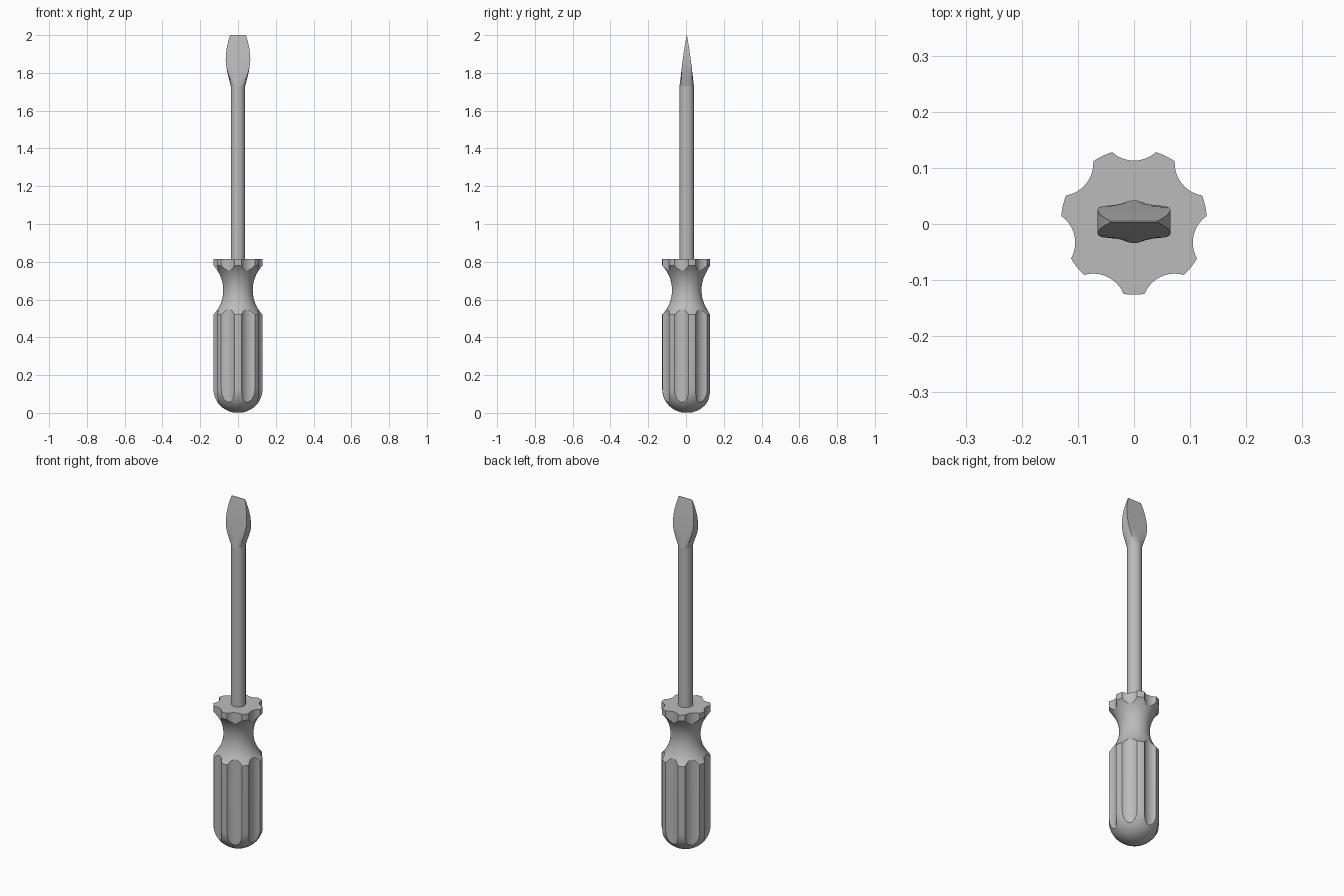
import bpy, bmesh, math
from mathutils import Matrix

cube = bpy.data.objects.get("Cube")
if cube:
    bpy.data.objects.remove(cube, do_unlink=True)

CENTRE_Y = 0.004

grey = bpy.data.materials.new("plain grey")
grey.use_nodes = True
grey.diffuse_color = (0.5, 0.5, 0.5, 1)
grey.node_tree.nodes["Principled BSDF"].inputs["Base Color"].default_value = (0.5, 0.5, 0.5, 1)


def finish(name, bm):
    bmesh.ops.recalc_face_normals(bm, faces=bm.faces)
    mesh = bpy.data.meshes.new(name)
    bm.to_mesh(mesh)
    bm.free()
    mesh.materials.append(grey)
    obj = bpy.data.objects.new(name, mesh)
    obj.location.y = CENTRE_Y
    bpy.context.collection.objects.link(obj)
    return obj


def smooth(obj, degrees=30):
    bpy.ops.object.select_all(action='DESELECT')
    obj.select_set(True)
    bpy.context.view_layer.objects.active = obj
    bpy.ops.object.shade_smooth_by_angle(angle=math.radians(degrees))


def loft(name, sections):
    """Skin a stack of equal point rings and cap both ends."""
    bm = bmesh.new()
    rings = [[bm.verts.new(p) for p in ring] for ring in sections]
    for low, high in zip(rings, rings[1:]):
        for i in range(len(low)):
            j = (i + 1) % len(low)
            bm.faces.new((low[i], low[j], high[j], high[i]))
    bm.faces.new(rings[0][::-1])
    bm.faces.new(rings[-1])
    return finish(name, bm)


def section(z, half_x, half_y, squareness=0, sides=40):
    """Ring that blends from an ellipse to a rectangle."""
    ring = []
    for i in range(sides):
        a = math.tau * i / sides
        c, s = math.cos(a), math.sin(a)
        k = 1 + squareness * (1 / max(abs(c), abs(s)) - 1)
        ring.append((half_x * c * k, half_y * s * k, z))
    return ring


# Handle: domed butt, straight grip, waisted neck and collar
R, DOME, GRIP_TOP, COLLAR, TOP = 0.13, 0.125, 0.52, 0.78, 0.815
WAIST = 0.078
profile = []
for i in range(1, 15):
    a = math.pi / 2 * i / 14
    profile.append((R * math.sin(a), DOME * (1 - math.cos(a))))
half = (COLLAR - GRIP_TOP) / 2
depth = R - WAIST
arc_r = (half ** 2 + depth ** 2) / (2 * depth)
sweep = math.asin(half / arc_r)
for i in range(21):
    a = sweep * (i / 10 - 1)
    profile.append((WAIST + arc_r * (1 - math.cos(a)),
                    GRIP_TOP + half + arc_r * math.sin(a)))
profile.append((R, TOP))
handle = loft("handle", [section(z, r, r, sides=84) for r, z in profile])

# Seven flutes cut along the whole handle
bm = bmesh.new()
for k in range(7):
    a = math.pi / 2 + math.tau * k / 7
    spot = Matrix.Translation((0.167 * math.cos(a), 0.167 * math.sin(a), 0.4))
    bmesh.ops.create_cone(bm, cap_ends=True, segments=64, radius1=0.058,
                          radius2=0.058, depth=1.2, matrix=spot)
cutter = finish("flute_cutter", bm)
cutter.hide_render = True
cut = handle.modifiers.new("flutes", 'BOOLEAN')
cut.operation = 'DIFFERENCE'
cut.solver = 'EXACT'
cut.object = cutter
bpy.context.view_layer.objects.active = handle
bpy.ops.object.modifier_apply(modifier=cut.name)
bpy.data.objects.remove(cutter, do_unlink=True)
smooth(handle)

# Round shaft
SHAFT, NECK = 0.038, 1.73
shaft = loft("shaft", [section(z, SHAFT, SHAFT) for z in (0.8, NECK)])
smooth(shaft)

# Flared flat blade: height, half width, half thickness, squareness
blade_shape = [
    (NECK, 0.038, 0.038, 0), (1.75, 0.043, 0.0355, 0.3), (1.78, 0.051, 0.032, 0.65),
    (1.81, 0.058, 0.0285, 0.9), (1.84, 0.063, 0.025, 1), (1.87, 0.065, 0.021, 1),
    (1.9, 0.0635, 0.017, 1), (1.93, 0.06, 0.0125, 1), (1.965, 0.0525, 0.007, 1),
    (2.0, 0.042, 0.001, 1)]
blade = loft("blade", [section(*row) for row in blade_shape])
smooth(blade, 35)
